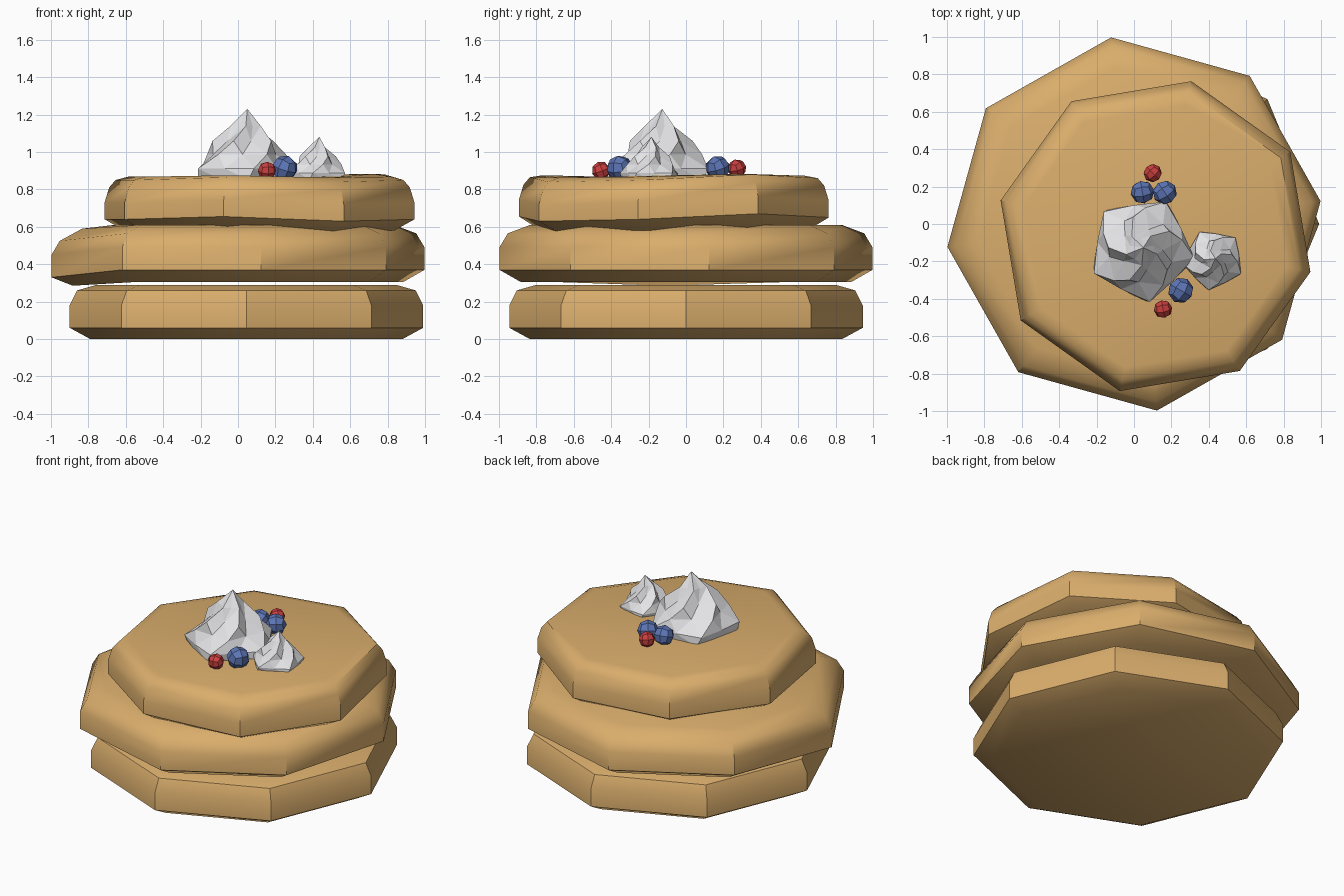
import bpy, bmesh, math
from mathutils import Matrix

if "Cube" in bpy.data.objects:
    bpy.data.objects.remove(bpy.data.objects["Cube"])


def material(name, rgb):
    m = bpy.data.materials.new(name)
    m.diffuse_color = (*rgb, 1)
    m.use_nodes = True
    m.node_tree.nodes["Principled BSDF"].inputs["Base Color"].default_value = m.diffuse_color
    return m


GOLD = material("golden batter", (0.70, 0.42, 0.15))
WHITE = material("cream white", (0.80, 0.80, 0.82))
BLUE = material("berry blue", (0.11, 0.18, 0.47))
RED = material("berry red", (0.60, 0.05, 0.05))


def finish(name, bm, mat, smooth_angle=None):
    bmesh.ops.recalc_face_normals(bm, faces=bm.faces)
    me = bpy.data.meshes.new(name)
    bm.to_mesh(me)
    bm.free()
    me.materials.append(mat)
    ob = bpy.data.objects.new(name, me)
    bpy.context.collection.objects.link(ob)
    if smooth_angle:
        bpy.ops.object.select_all(action='DESELECT')
        ob.select_set(True)
        bpy.context.view_layer.objects.active = ob
        bpy.ops.object.shade_smooth_by_angle(angle=math.radians(smooth_angle))
    return ob


def bridge_rings(bm, rings):
    for a, b in zip(rings, rings[1:]):
        n = len(a)
        for i in range(n):
            j = (i + 1) % n
            bm.faces.new((a[i], a[j], b[j], b[i]))


def pancake(name, cx, cy, turn, profile, warp=(0,) * 8):
    """Eight-sided disc from a (radius, z) profile; warp lifts each corner."""
    bm = bmesh.new()
    rings = []
    for k, (r, z) in enumerate(profile):
        ring = []
        for i in range(8):
            a = math.radians(turn + 45 * i)
            lift = warp[i] * (0.5 if k in (0, len(profile) - 1) else 1)
            ring.append(bm.verts.new((cx + r * math.cos(a), cy + r * math.sin(a), z + lift)))
        rings.append(ring)
    bridge_rings(bm, rings)
    bm.faces.new(rings[0])
    bm.faces.new(rings[-1])
    return finish(name, bm, GOLD, 40)


# Stack of three pancakes
pancake("bottom_pancake", 0.045, 0, 0,
        [(0.835, 0), (0.945, 0.06), (0.945, 0.18), (0.905, 0.26), (0.80, 0.29)])
pancake("middle_pancake", 0, 0, 7,
        [(0.89, 0.305), (1.005, 0.37), (1.005, 0.49), (0.96, 0.565), (0.84, 0.61)],
        (0, 0, 0, 0, -0.04, 0, 0, 0))
pancake("top_pancake", 0.115, -0.065, -13,
        [(0.74, 0.58), (0.85, 0.64), (0.85, 0.73), (0.825, 0.81), (0.79, 0.85), (0.72, 0.868)],
        (0, 0.03, 0.01, 0, 0, 0, 0.015, -0.01))


def cream(name, x, y, z, size, height, phase):
    """Twisted five-lobed swirl rising to a bent tip."""
    bm = bmesh.new()
    # outer radius, valley radius, height, twist
    levels = [(0.96, 0.80, 0, 0), (1.0, 0.84, 0.16, 6), (0.78, 0.62, 0.36, 28),
              (0.62, 0.40, 0.55, 48), (0.30, 0.22, 0.76, 70)]
    rings = []
    for outer, inner, h, twist in levels:
        ring = []
        for i in range(10):
            a = math.radians(phase + twist + 36 * i)
            r = size * (inner if i % 2 else outer)
            ring.append(bm.verts.new((x + r * math.cos(a), y + r * math.sin(a), z + h * height)))
        rings.append(ring)
    bridge_rings(bm, rings)
    bm.faces.new(rings[0])
    tip = bm.verts.new((x + 0.01, y + 0.03 * size, z + height))
    top = rings[-1]
    for i in range(10):
        bm.faces.new((top[i], top[(i + 1) % 10], tip))
    bmesh.ops.triangulate(bm, faces=bm.faces)
    return finish(name, bm, WHITE)


# Whipped cream
cream("large_cream_swirl", 0.04, -0.135, 0.85, 0.285, 0.38, 57)
cream("small_cream_swirl", 0.425, -0.19, 0.85, 0.165, 0.23, 39)


def berry(name, loc, r, mat, turn):
    """Faceted ball: a once-divided cube pushed out to a sphere."""
    bm = bmesh.new()
    bmesh.ops.create_cube(bm, size=2)
    bmesh.ops.subdivide_edges(bm, edges=bm.edges[:], cuts=1, use_grid_fill=True)
    for v in bm.verts:
        v.co = v.co.normalized() * r
    bm.transform(Matrix.Translation(loc) @ Matrix.Rotation(math.radians(turn), 4, 'Z')
                 @ Matrix.Rotation(math.radians(20), 4, 'X'))
    return finish(name, bm, mat)


# Berries
berry("blueberry_front", (0.25, -0.355, 0.913), 0.070, BLUE, 60)
berry("blueberry_back_left", (0.045, 0.17, 0.915), 0.064, BLUE, 10)
berry("blueberry_back_right", (0.165, 0.168, 0.915), 0.066, BLUE, 35)
berry("red_berry_front", (0.155, -0.455, 0.90), 0.050, RED, 10)
berry("red_berry_back", (0.10, 0.272, 0.912), 0.050, RED, 45)
